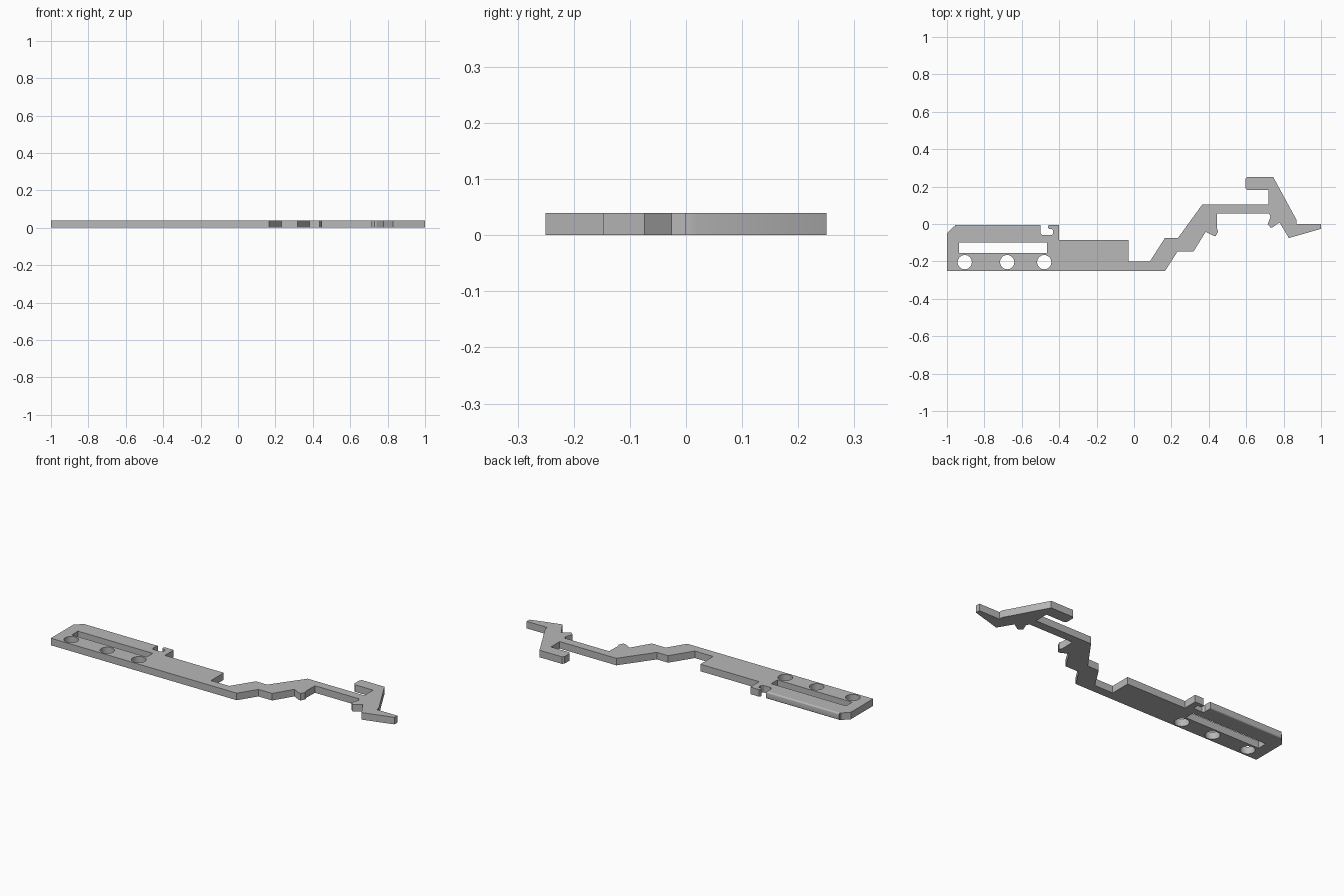
import bpy
import bmesh
from math import cos, sin, pi, radians

default = bpy.data.objects.get("Cube")
if default:
    bpy.data.objects.remove(default, do_unlink=True)

THICK = 0.04
BACK = -0.005    # back edge of the wide plate
ROUND = 0.008    # rounding of that edge

grey = bpy.data.materials.new("plain grey")
grey.use_nodes = True
colour = (0.48, 0.48, 0.48, 1)
grey.diffuse_color = colour
grey.node_tree.nodes["Principled BSDF"].inputs["Base Color"].default_value = colour


def finish(name, mesh):
    obj = bpy.data.objects.new(name, mesh)
    bpy.context.collection.objects.link(obj)
    mesh.materials.clear()
    mesh.materials.append(grey)
    bpy.ops.object.select_all(action='DESELECT')
    obj.select_set(True)
    bpy.context.view_layer.objects.active = obj
    bpy.ops.object.shade_smooth_by_angle(angle=radians(30))
    return obj


def plate(name, loops):
    """Extrude a flat outline, with any further loops cut out as holes."""
    curve = bpy.data.curves.new(name + " outline", 'CURVE')
    curve.dimensions = '2D'
    curve.fill_mode = 'BOTH'
    curve.extrude = THICK / 2
    for loop in loops:
        spline = curve.splines.new('POLY')
        spline.points.add(len(loop) - 1)
        for point, (x, y) in zip(spline.points, loop):
            point.co = (x, y, 0, 1)
        spline.use_cyclic_u = True
    temp = bpy.data.objects.new(name + " outline", curve)
    bpy.context.collection.objects.link(temp)
    graph = bpy.context.evaluated_depsgraph_get()
    mesh = bpy.data.meshes.new_from_object(temp.evaluated_get(graph))
    bpy.data.objects.remove(temp, do_unlink=True)
    bm = bmesh.new()
    bm.from_mesh(mesh)
    bmesh.ops.remove_doubles(bm, verts=bm.verts, dist=0.0001)
    bmesh.ops.translate(bm, verts=bm.verts, vec=(0, 0, THICK / 2))
    bmesh.ops.recalc_face_normals(bm, faces=bm.faces)
    bm.to_mesh(mesh)
    bm.free()
    return finish(name, mesh)


def circle(cx, cy, r, n=32):
    return [(cx + r * cos(2 * pi * i / n), cy + r * sin(2 * pi * i / n)) for i in range(n)]


# Wide mounting plate and its small clip notch
wide_plate = [
    (-1, -0.25), (-1, -0.05), (-0.963, BACK - ROUND), (-0.5, BACK - ROUND),
    (-0.5, -0.05), (-0.49, -0.06), (-0.442, -0.06), (-0.434, -0.054),
    (-0.434, -0.034), (-0.438, -0.028), (-0.455, -0.026), (-0.461, -0.016),
    (-0.455, BACK), (-0.4, BACK), (-0.4, -0.085), (-0.03, -0.085),
]
# Back side of the stepped arm, out to the hook and pointed tip
arm_back = [
    (-0.03, -0.2), (0.085, -0.2), (0.165, -0.075), (0.235, -0.075),
    (0.365, 0.104), (0.72, 0.104), (0.72, 0.183), (0.605, 0.183),
    (0.595, 0.193), (0.595, 0.24), (0.605, 0.25), (0.745, 0.25),
    (0.87, 0.02), (0.87, 0), (1, 0), (1, -0.026),
]
# Front side of the arm, with its two small catches
arm_front = [
    (0.828, -0.075), (0.778, 0.008), (0.74, -0.018), (0.729, -0.018),
    (0.714, -0.002), (0.73, 0.038), (0.722, 0.055), (0.445, 0.055),
    (0.443, -0.022), (0.45, -0.04), (0.437, -0.064), (0.428, -0.064),
    (0.383, -0.042), (0.318, -0.148), (0.232, -0.148), (0.167, -0.25),
]
slot = [(-0.935, -0.155), (-0.465, -0.155), (-0.465, -0.1), (-0.935, -0.1)]
holes = [circle(x, -0.204, 0.038) for x in (-0.905, -0.678, -0.48)]
plate("lever_plate", [wide_plate + arm_back + arm_front, slot] + holes)

# Rounded back edge of the wide plate
section = [(BACK - ROUND, 0)]
for centre, start in ((ROUND, -pi / 2), (THICK - ROUND, 0)):
    for i in range(5):
        a = start + i * pi / 8
        section.append((BACK - ROUND + ROUND * cos(a), centre + ROUND * sin(a)))
section.append((BACK - ROUND, THICK))
bm = bmesh.new()
face = bm.faces.new([bm.verts.new((-0.958, y, z)) for y, z in section])
swept = bmesh.ops.extrude_face_region(bm, geom=[face])
bmesh.ops.translate(bm, vec=(0.458, 0, 0),
                    verts=[v for v in swept["geom"] if isinstance(v, bmesh.types.BMVert)])
bmesh.ops.remove_doubles(bm, verts=bm.verts, dist=0.0001)
bmesh.ops.recalc_face_normals(bm, faces=bm.faces)
edge_mesh = bpy.data.meshes.new("rounded_back_edge")
bm.to_mesh(edge_mesh)
bm.free()
finish("rounded_back_edge", edge_mesh)
